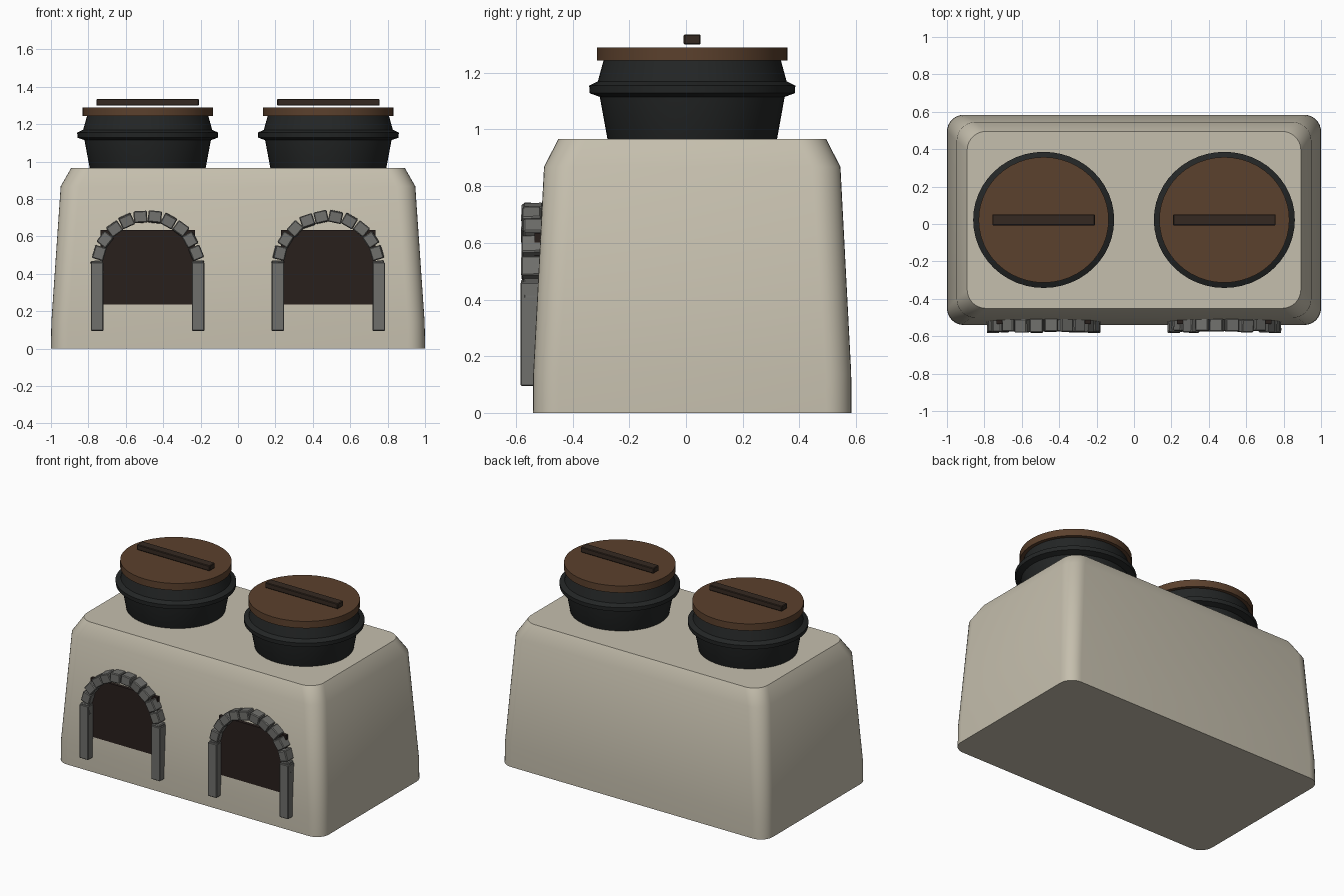
import bpy, bmesh, math, random
from mathutils import Matrix, Vector

if "Cube" in bpy.data.objects:
    bpy.data.objects.remove(bpy.data.objects["Cube"])

random.seed(4)
CY = 0.022  # depth centre of body and pots


def material(name, rgb):
    m = bpy.data.materials.new(name)
    m.diffuse_color = (*rgb, 1)
    m.use_nodes = True
    m.node_tree.nodes["Principled BSDF"].inputs["Base Color"].default_value = m.diffuse_color
    return m


CLAY = material("clay", (0.56, 0.52, 0.42))
IRON = material("iron", (0.017, 0.019, 0.019))
WOOD = material("wood", (0.105, 0.052, 0.026))
DARK_WOOD = material("dark_wood", (0.035, 0.022, 0.015))
STONE = material("stone", (0.16, 0.16, 0.15))
SOOT = material("soot", (0.022, 0.014, 0.012))


def finish(name, bm, mat, smooth=None):
    bmesh.ops.recalc_face_normals(bm, faces=bm.faces)
    me = bpy.data.meshes.new(name)
    bm.to_mesh(me)
    bm.free()
    ob = bpy.data.objects.new(name, me)
    bpy.context.collection.objects.link(ob)
    me.materials.append(mat)
    if smooth:
        bpy.ops.object.select_all(action='DESELECT')
        ob.select_set(True)
        bpy.context.view_layer.objects.active = ob
        bpy.ops.object.shade_smooth_by_angle(angle=math.radians(smooth))
    return ob


def loft(name, rings, mat, smooth):
    bm = bmesh.new()
    loops = [[bm.verts.new(p) for p in ring] for ring in rings]
    n = len(loops[0])
    for a, b in zip(loops, loops[1:]):
        for i in range(n):
            j = (i + 1) % n
            bm.faces.new((a[i], a[j], b[j], b[i]))
    bm.faces.new(loops[0])
    bm.faces.new(loops[-1])
    return finish(name, bm, mat, smooth)


def rounded_ring(hx, hy, r, z, steps=8):
    pts = []
    for k, (sx, sy) in enumerate([(1, 1), (-1, 1), (-1, -1), (1, -1)]):
        for s in range(steps + 1):
            a = math.pi / 2 * (k + s / steps)
            pts.append((sx * (hx - r) + r * math.cos(a),
                        CY + sy * (hy - r) + r * math.sin(a), z))
    return pts


def turned(name, cx, profile, mat, n=48):
    # lathe with a slightly squashed depth
    rings = [[(cx + r * math.cos(2 * math.pi * i / n),
               CY + 0.965 * r * math.sin(2 * math.pi * i / n), z)
              for i in range(n)] for r, z in profile]
    return loft(name, rings, mat, 30)


def add_box(bm, centre, size, rot=Matrix(), bevel=0.0):
    mat = Matrix.Translation(centre) @ rot @ Matrix.Diagonal((*size, 1))
    verts = bmesh.ops.create_cube(bm, size=1, matrix=mat)["verts"]
    if bevel:
        edges = {e for v in verts for e in v.link_edges}
        bmesh.ops.bevel(bm, geom=list(edges), offset=bevel, segments=1,
                        affect='EDGES')


# tapered clay body with rounded corners
loft("stove_body", [rounded_ring(*p) for p in
     [(1.0, 0.562, 0.09, 0), (0.998, 0.561, 0.09, 0.14),
      (0.948, 0.523, 0.10, 0.868), (0.892, 0.473, 0.10, 0.966)]], CLAY, 35)

for side, cx in (("left", -0.483), ("right", 0.483)):
    # iron pot with a flange
    turned(side + "_pot", cx,
           [(0.28, 0.90), (0.31, 0.966), (0.338, 1.115), (0.375, 1.128),
            (0.377, 1.155), (0.345, 1.17), (0.324, 1.245)], IRON)
    # lid and its bar handle
    turned(side + "_lid", cx, [(0.348, 1.243), (0.348, 1.29)], WOOD)
    bm = bmesh.new()
    add_box(bm, (cx, CY, 1.317), (0.548, 0.06, 0.036), bevel=0.004)
    finish(side + "_lid_handle", bm, DARK_WOOD)

    # dark fire opening
    bm = bmesh.new()
    add_box(bm, (cx, -0.484, 0.40), (0.505, 0.10, 0.47))
    finish(side + "_fire_opening", bm, SOOT)

    # stone posts
    for tag, s in (("a", -1), ("b", 1)):
        bm = bmesh.new()
        add_box(bm, (cx + s * 0.27, -0.543, 0.278), (0.067, 0.082, 0.366),
                bevel=0.004)
        finish(f"{side}_post_{tag}", bm, STONE)

    # ring of uneven arch stones
    bm = bmesh.new()
    for i in range(12):
        a = math.pi * i / 11
        tilt = random.uniform(-0.12, 0.12)
        add_box(bm, (cx + 0.27 * math.cos(a), -0.541 + random.uniform(-0.004, 0.006),
                     0.435 + 0.272 * math.sin(a)),
                (0.062, random.uniform(0.068, 0.078), 0.072),
                Matrix.Rotation(-a + tilt, 4, 'Y')
                @ Matrix.Rotation(random.uniform(-0.08, 0.08), 4, 'Z'), 0.005)
    finish(side + "_arch_stones", bm, STONE)
